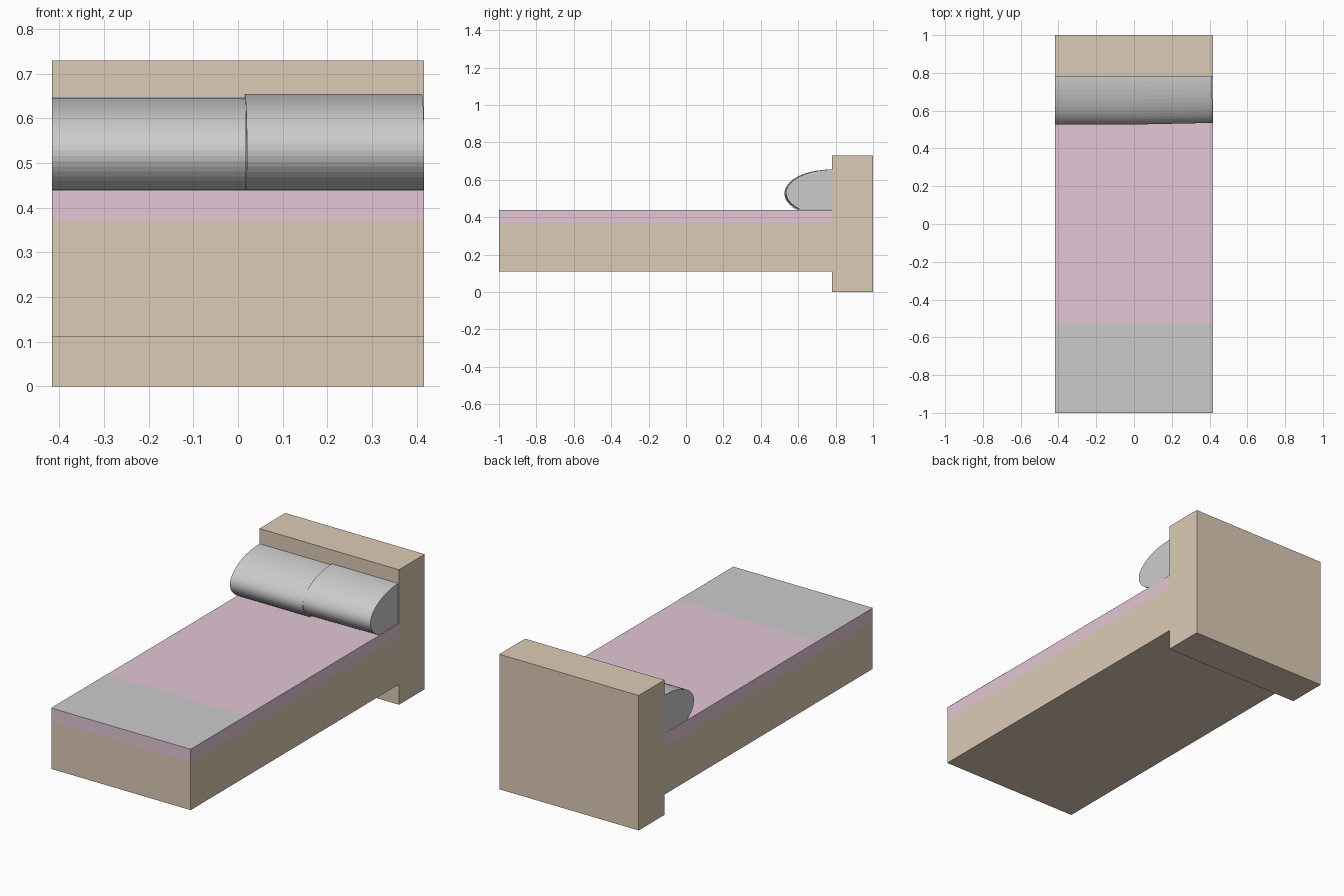
import bpy, bmesh, math
from mathutils import Matrix, Vector

if "Cube" in bpy.data.objects:
    bpy.data.objects.remove(bpy.data.objects["Cube"])

HALF_W = 0.417


def material(name, color):
    m = bpy.data.materials.new(name)
    m.diffuse_color = (*color, 1)
    m.use_nodes = True
    m.node_tree.nodes["Principled BSDF"].inputs["Base Color"].default_value = m.diffuse_color
    return m


def finish(name, bm, mat=None):
    bmesh.ops.recalc_face_normals(bm, faces=bm.faces)
    mesh = bpy.data.meshes.new(name)
    bm.to_mesh(mesh)
    bm.free()
    obj = bpy.data.objects.new(name, mesh)
    bpy.context.collection.objects.link(obj)
    if mat:
        mesh.materials.append(mat)
    return obj


def box(name, y0, y1, z0, z1, mat=None):
    bm = bmesh.new()
    bmesh.ops.create_cube(bm, size=1)
    bmesh.ops.scale(bm, vec=(2 * HALF_W, y1 - y0, z1 - z0), verts=bm.verts)
    bmesh.ops.translate(bm, vec=(0, (y0 + y1) / 2, (z0 + z1) / 2), verts=bm.verts)
    return finish(name, bm, mat)


def pillow(name, x0, x1, cz, turn=0):
    # Half-ellipse bolster, cut flat where it rests on the mattress
    cy, ry, rz, floor, back = 0.78, 0.253, 0.125, 0.44, 0.80
    low = math.asin((floor - cz) / rz)
    n = 24
    pts = [(back, floor)]
    for i in range(n + 1):
        a = low + (math.pi / 2 - low) * i / n
        pts.append((cy - ry * math.cos(a), cz + rz * math.sin(a)))
    pts.append((back, cz + rz))
    bm = bmesh.new()
    face = bm.faces.new([bm.verts.new((x0, y, z)) for y, z in pts])
    ext = bmesh.ops.extrude_face_region(bm, geom=[face])
    new = [v for v in ext["geom"] if isinstance(v, bmesh.types.BMVert)]
    bmesh.ops.translate(bm, vec=(x1 - x0, 0, 0), verts=new)
    pivot = Vector((x0, cy - ry, 0))
    bmesh.ops.rotate(bm, cent=pivot, matrix=Matrix.Rotation(turn, 3, 'Z'), verts=bm.verts)
    return finish(name, bm)


wood = material("wood", (0.72, 0.60, 0.46))
pink = material("pink_cloth", (0.77, 0.57, 0.67))

# Frame and mattress
box("headboard", 0.78, 1.0, 0, 0.73, wood)
box("bed_base", -1.0, 0.78, 0.11, 0.37, wood)
box("mattress", -1.0, 0.78, 0.37, 0.439, pink)

# Thin folded sheet across the foot of the bed
bm = bmesh.new()
bmesh.ops.create_grid(bm, x_segments=1, y_segments=1, size=0.5)
bmesh.ops.scale(bm, vec=(2 * HALF_W, 0.475, 1), verts=bm.verts)
bmesh.ops.translate(bm, vec=(0, -0.7625, 0.44), verts=bm.verts)
finish("foot_sheet", bm)

# Pillows, the right one slightly turned
pillow("left_pillow", -HALF_W, 0.018, 0.523)
pillow("right_pillow", 0.02, HALF_W, 0.530, math.radians(1.2))
